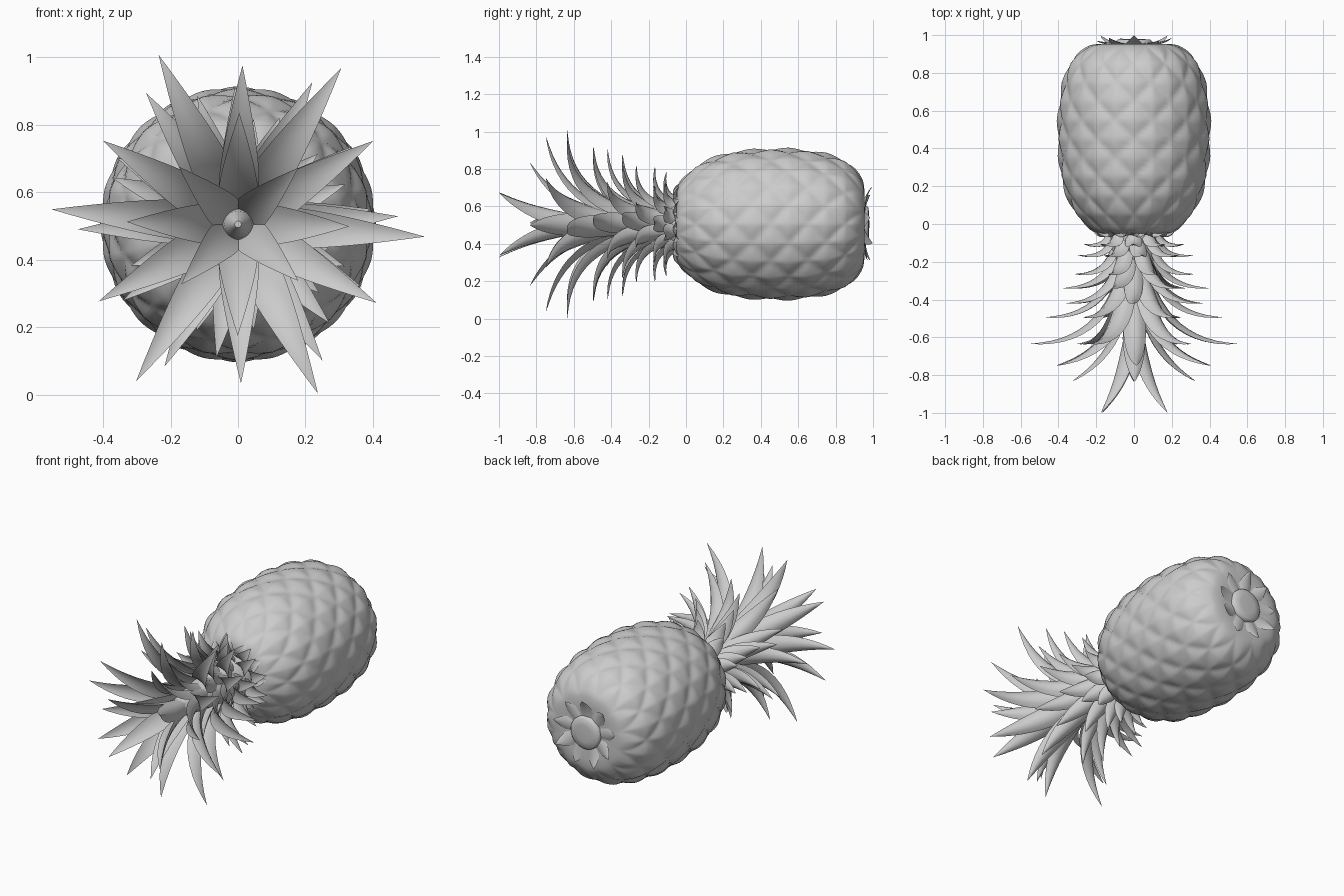
import bpy, bmesh, math, random
from mathutils import Vector

if "Cube" in bpy.data.objects:
    bpy.data.objects.remove(bpy.data.objects["Cube"])

random.seed(4)
ZC = 0.505


def finish(bm, name, angle=60):
    bmesh.ops.recalc_face_normals(bm, faces=bm.faces)
    me = bpy.data.meshes.new(name)
    bm.to_mesh(me)
    bm.free()
    ob = bpy.data.objects.new(name, me)
    bpy.context.collection.objects.link(ob)
    bpy.ops.object.select_all(action='DESELECT')
    ob.select_set(True)
    bpy.context.view_layer.objects.active = ob
    bpy.ops.object.shade_smooth_by_angle(angle=math.radians(angle))
    return ob


def spline(pts, n):
    """Catmull-Rom resampling of a (y, r) profile."""
    p = [Vector(q) for q in pts]
    p = [p[0] * 2 - p[1]] + p + [p[-1] * 2 - p[-2]]
    out = []
    for i in range(1, len(p) - 2):
        a, b, c, d = p[i - 1:i + 3]
        for k in range(n):
            t = k / n
            out.append(0.5 * (2 * b + (c - a) * t + (2 * a - 5 * b + 4 * c - d) * t * t
                              + (3 * b - a - 3 * c + d) * t ** 3))
    return out + [p[-2]]


def lathe(profile, steps, name, bump=None):
    """Spin a (y, r) profile round the y axis, with optional surface relief."""
    bm = bmesh.new()
    rings = []
    for y, r in profile:
        ring = []
        for j in range(steps):
            a = 2 * math.pi * j / steps
            rr = r + (bump(a, y, r) if bump else 0)
            ring.append(bm.verts.new((rr * math.cos(a), y, ZC + rr * math.sin(a))))
        rings.append(ring)
    for p, q in zip(rings, rings[1:]):
        for j in range(steps):
            k = (j + 1) % steps
            bm.faces.new((p[j], p[k], q[k], q[j]))
    bm.faces.new(rings[0])
    bm.faces.new(rings[-1])
    return finish(bm, name)


def diamonds(a, y, r):
    """Staggered diamond-shaped eyes, fading out at the ends of the fruit."""
    u, v = 12 * a / (2 * math.pi), (y - 0.45) / 0.2
    d = max(abs((u + v) % 1 - 0.5), abs((u - v) % 1 - 0.5)) * 2
    fade = max(0, min(1, (r - 0.15) / 0.15))
    return fade * (0.016 * (1 - d ** 1.6) - 0.007)


def leaf(bm, ang, p0, p1, p2, width, thick, curl=0.45, n=12):
    """Curved pointed blade along a Bezier in the (r, y) plane at an angle."""
    ca, sa = math.cos(ang), math.sin(ang)
    radial, axis, side = Vector((ca, 0, sa)), Vector((0, 1, 0)), Vector((-sa, 0, ca))
    p0, p1, p2 = Vector(p0), Vector(p1), Vector(p2)
    span = (-1, -0.6, 0, 0.6, 1, 0.6, 0, -0.6)
    sign = (0, 1, 1, 1, 0, -1, -1, -1)
    rings = []
    for i in range(n):
        t = i / n
        c = p0 * (1 - t) ** 2 + p1 * 2 * t * (1 - t) + p2 * t * t
        tan = ((p1 - p0) * (1 - t) + (p2 - p1) * t).normalized()
        nor = radial * -tan.y + axis * tan.x
        w = width / 2 * (0.75 + 0.25 * math.sin(min(t / 0.4, 1) * math.pi / 2))
        w *= (1 - max(0, (t - 0.35) / 0.65) ** 1.7)
        th = thick * (1 - t * 0.8)
        o = Vector((0, 0, ZC)) + radial * c.x + axis * c.y
        rings.append([bm.verts.new(o + side * w * s
                                   + nor * (-curl * w * s * s + g * th / 2 * (1 - s * s)))
                      for s, g in zip(span, sign)])
    tip = bm.verts.new(Vector((0, 0, ZC)) + radial * p2.x + axis * p2.y)
    for a, b in zip(rings, rings[1:]):
        for j in range(8):
            k = (j + 1) % 8
            bm.faces.new((a[j], a[k], b[k], b[j]))
    for j in range(8):
        bm.faces.new((rings[-1][j], rings[-1][(j + 1) % 8], tip))
    bm.faces.new(rings[0])


# fruit body
body = [(-0.045, 0.02), (-0.05, 0.12), (-0.045, 0.2), (0.0, 0.26), (0.1, 0.333), (0.25, 0.382),
        (0.45, 0.4), (0.62, 0.395), (0.78, 0.365), (0.88, 0.315), (0.935, 0.25),
        (0.953, 0.19), (0.952, 0.1), (0.95, 0.02)]
lathe(spline(body, 9), 192, "fruit_body", diamonds)

# cut stalk at the back
lathe([(0.94, 0.1), (0.965, 0.098), (0.976, 0.088), (0.979, 0.05), (0.98, 0.01)], 32, "stalk_end")

# crown core
lathe([(-0.02, 0.15), (-0.12, 0.135), (-0.25, 0.1), (-0.45, 0.07), (-0.65, 0.04), (-0.72, 0.01)],
      24, "crown_core")

# crown rings: count, first angle, base (r, y), bend (r, y), tip (r, y), width, thickness
rings = [
    (12, 8, (0.13, -0.035), (0.17, -0.07), (0.22, -0.035), 0.08, 0.015),
    (10, 20, (0.14, -0.04), (0.16, -0.125), (0.28, -0.105), 0.09, 0.018),
    (9, 0, (0.125, -0.06), (0.155, -0.18), (0.315, -0.165), 0.09, 0.02),
    (8, 22, (0.11, -0.09), (0.15, -0.27), (0.34, -0.265), 0.095, 0.022),
    (7, 5, (0.095, -0.12), (0.15, -0.33), (0.4, -0.34), 0.1, 0.025),
    (6, 33, (0.085, -0.15), (0.15, -0.41), (0.41, -0.42), 0.1, 0.025),
    (6, 3, (0.08, -0.18), (0.16, -0.49), (0.475, -0.495), 0.11, 0.03),
    (6, 56, (0.07, -0.25), (0.18, -0.63), (0.555, -0.635), 0.12, 0.03),
    (6, 30, (0.055, -0.35), (0.14, -0.67), (0.472, -0.75), 0.12, 0.03),
    (4, 0, (0.045, -0.42), (0.11, -0.7), (0.33, -0.835), 0.12, 0.03),
    (4, 45, (0.03, -0.5), (0.07, -0.8), (0.245, -1.0), 0.11, 0.03),
]
for i, (n, first, p0, p1, p2, w, th) in enumerate(rings):
    bm = bmesh.new()
    for k in range(n):
        jit = random.uniform(-2, 2)
        leaf(bm, math.radians(first + 360 * k / n + jit), p0, p1, p2, w, th)
    finish(bm, f"crown_leaves_{i + 1}")

# small withered leaves round the stalk
bm = bmesh.new()
for k in range(9):
    lift = (0.985, 0.97, 0.998)[k % 3]
    leaf(bm, math.radians(10 + 40 * k), (0.07, 0.952), (0.15, 0.955), (0.205, lift),
         0.085, 0.012, 0.15, 8)
finish(bm, "stalk_leaves")
